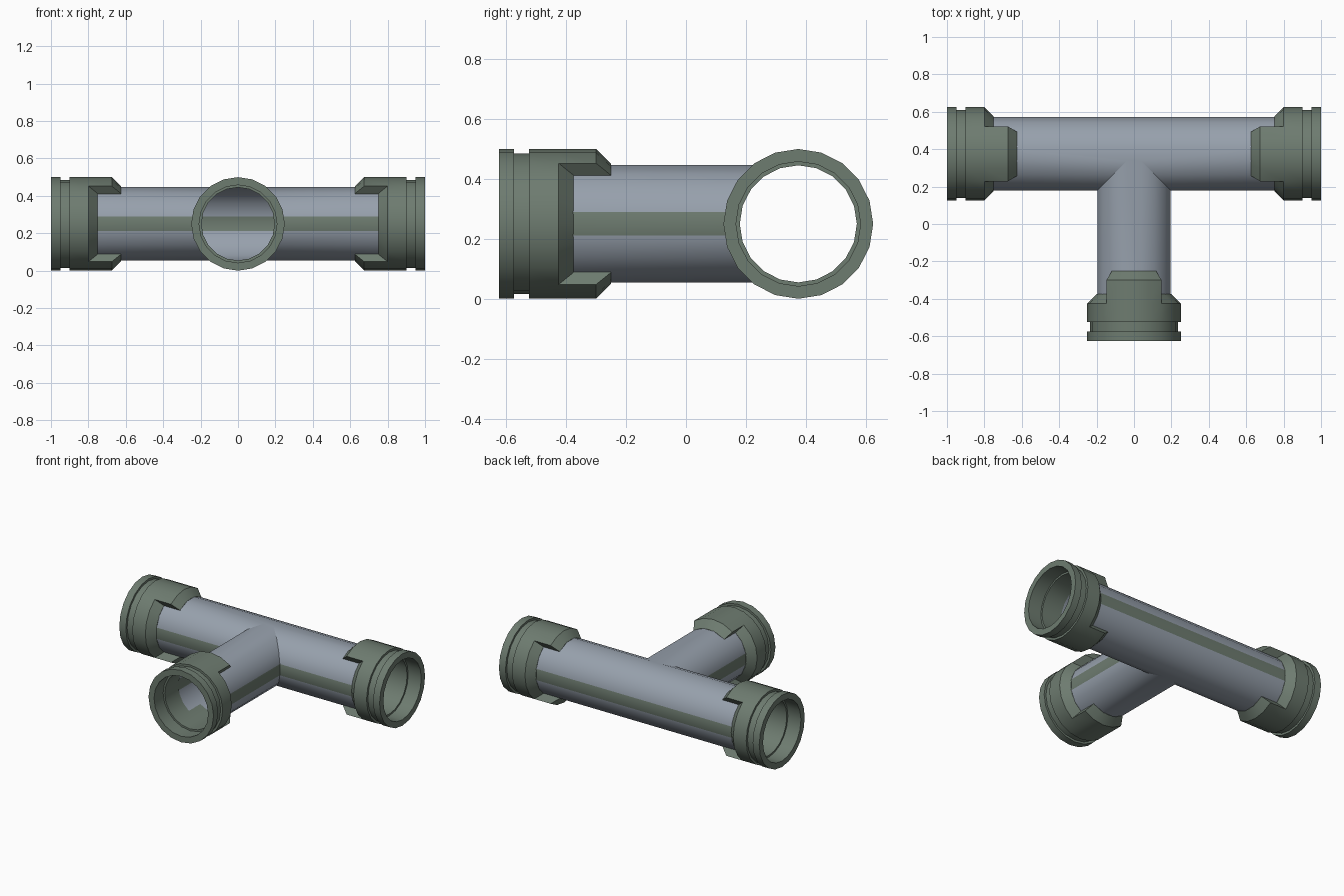
import bpy, bmesh, math
from mathutils import Matrix, Vector

if "Cube" in bpy.data.objects:
    bpy.data.objects.remove(bpy.data.objects["Cube"])


def material(name, rgb):
    m = bpy.data.materials.new(name)
    m.diffuse_color = (*rgb, 1)
    m.use_nodes = True
    m.node_tree.nodes["Principled BSDF"].inputs["Base Color"].default_value = m.diffuse_color
    return m


GREY = material("pipe_grey", (0.31, 0.355, 0.415))
GREEN = material("collar_green", (0.155, 0.20, 0.162))
CY, CZ, R = 0.375, 0.25, 0.2        # main axis position and pipe radius


def finish(bm, name, mats, matrix=None, recalc=True):
    bmesh.ops.remove_doubles(bm, verts=bm.verts, dist=1e-5)
    if recalc:
        bmesh.ops.recalc_face_normals(bm, faces=bm.faces)
    if matrix:
        bm.transform(matrix)
    me = bpy.data.meshes.new(name)
    bm.to_mesh(me)
    bm.free()
    for m in mats:
        me.materials.append(m)
    ob = bpy.data.objects.new(name, me)
    bpy.context.collection.objects.link(ob)
    bpy.ops.object.select_all(action='DESELECT')
    ob.select_set(True)
    bpy.context.view_layer.objects.active = ob
    bpy.ops.object.shade_smooth_by_angle(angle=math.radians(30))
    return ob


# T-shaped thin pipe: 16 sides, mitred where the branch meets the main run
def build_pipe():
    bm = bmesh.new()
    n, end, branch_end = 16, 0.78, -0.405

    def face(pts, outward, stripe):
        f = bm.faces.new([bm.verts.new((x, y + CY, z + CZ)) for x, y, z in pts])
        f.normal_update()
        if f.normal.dot(Vector(outward)) < 0:
            f.normal_flip()
        f.material_index = 1 if stripe else 0

    for i in range(n):
        a, b = [2 * math.pi * (i + k) / n for k in (-0.5, 0.5)]
        ua, va, ub, vb = R * math.cos(a), R * math.sin(a), R * math.cos(b), R * math.sin(b)
        u, v = ua + ub, va + vb
        stripe = i in (0, n // 2)
        # main run strip (u is the y offset)
        if u > 1e-4:
            face([(-end, ua, va), (end, ua, va), (end, ub, vb), (-end, ub, vb)], (0, u, v), stripe)
        elif u < -1e-4:
            for s in (-1, 1):
                face([(s * end, ua, va), (s * -ua, ua, va), (s * -ub, ub, vb), (s * end, ub, vb)],
                     (0, u, v), stripe)
        else:
            w = abs(ua)
            face([(-end, -w, va), (-w, -w, va), (w, -w, va), (end, -w, va), (end, w, va), (-end, w, va)],
                 (0, 0, v), False)
        # branch strip (u is the x offset)
        y0 = branch_end - CY
        face([(ua, y0, va), (ub, y0, vb), (ub, -abs(ub), vb), (ua, -abs(ua), va)], (u, 0, v), stripe)
    finish(bm, "tee_pipe", [GREY, GREEN], recalc=False)


# Socket collar along +x, mouth at the origin, with a tab on top and bottom
def build_collar(name, matrix):
    bm = bmesh.new()
    n, bore = 20, 0.1955

    def ring_point(d, r, k):
        t = 2 * math.pi * k / n
        return bm.verts.new((d, r * math.cos(t), r * math.sin(t)))

    def profile(extra):
        return [(0.1, 0.208), (0, 0.208), (0, 0.25), (0.05, 0.25), (0.05, 0.235), (0.1, 0.235),
                (0.1, 0.25), (0.2, 0.25), (0.2 + extra, 0.25), (0.25 + extra, R),
                (0.25 + extra, bore), (0.25, bore), (0.1, bore)]

    for k in range(n):
        tab = k % 10 in (3, 4, 5, 6)
        pts = profile(0.125 if tab else 0)
        for p, q in zip(pts, pts[1:] + pts[:1]):
            if p != q:
                bm.faces.new([ring_point(*p, k), ring_point(*q, k), ring_point(*q, k + 1), ring_point(*p, k + 1)])
    # radial side walls of the tabs
    for k in (3, 7, 13, 17):
        wall = [(0.2, 0.25), (0.325, 0.25), (0.375, R), (0.375, bore), (0.25, bore), (0.25, R)]
        bm.faces.new([ring_point(*p, k) for p in wall])
    finish(bm, name, [GREEN], matrix)


build_pipe()
for name, loc, turn in (("left_collar", (-1, CY, CZ), 0),
                        ("right_collar", (1, CY, CZ), math.pi),
                        ("branch_collar", (0, -0.625, CZ), math.pi / 2)):
    build_collar(name, Matrix.Translation(loc) @ Matrix.Rotation(turn, 4, 'Z'))
